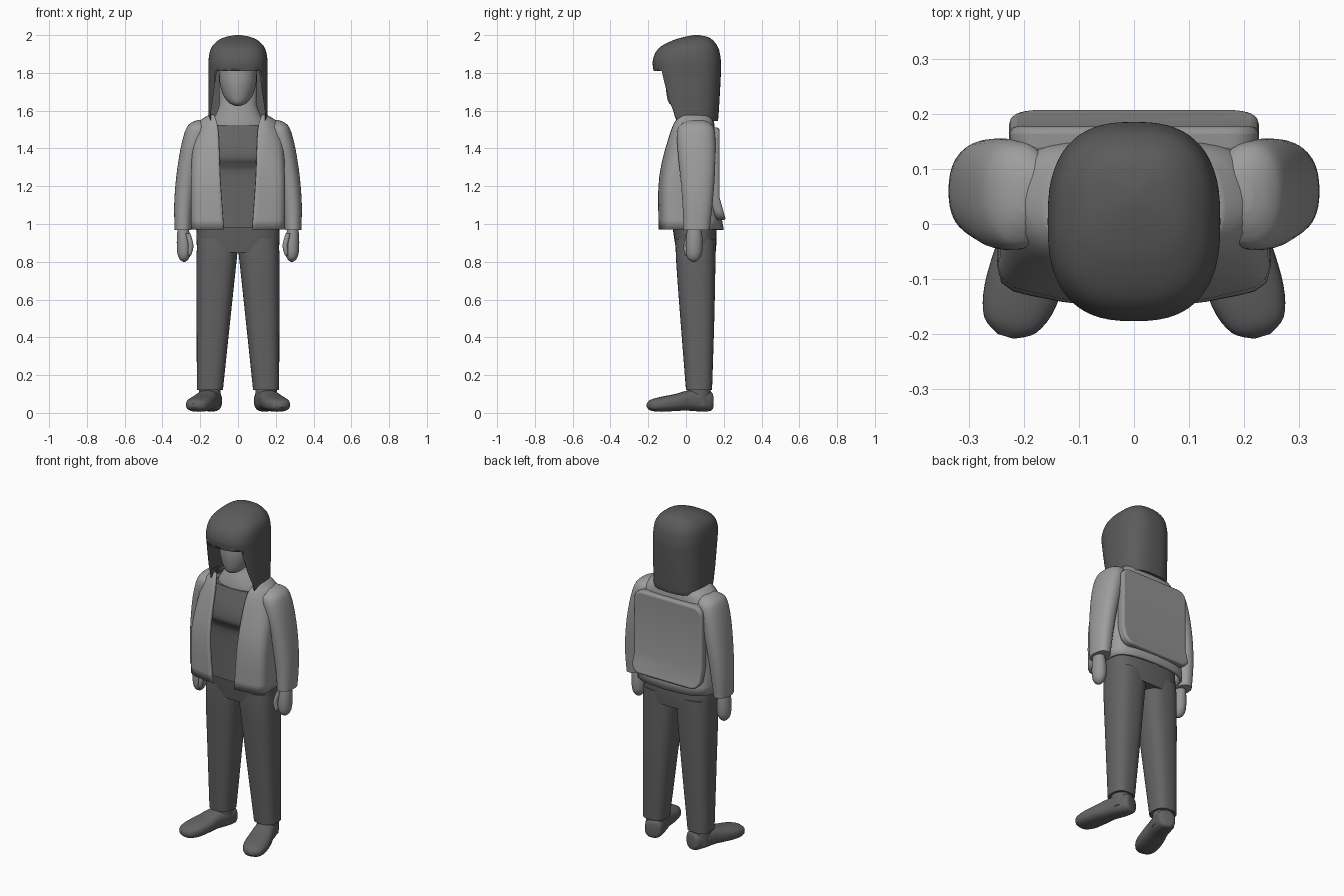
import bpy, bmesh, math
from mathutils import Vector, Matrix

cube = bpy.data.objects.get("Cube")
if cube:
    bpy.data.objects.remove(cube, do_unlink=True)


def material(name, value):
    m = bpy.data.materials.new(name)
    m.use_nodes = True
    colour = (value, value, value, 1)
    m.diffuse_color = colour
    bsdf = next(n for n in m.node_tree.nodes if n.type == 'BSDF_PRINCIPLED')
    bsdf.inputs["Base Color"].default_value = colour
    bsdf.inputs["Roughness"].default_value = 0.8
    return m


HAIR = material("charcoal hair", 0.105)
CLOTH = material("dark cloth", 0.125)
SKIN = material("mid grey skin", 0.30)
JACKET = material("light grey jacket", 0.34)
BAG = material("grey bag", 0.29)


def finish(name, bm, mat, angle=40, recalc=True):
    if recalc:
        bmesh.ops.recalc_face_normals(bm, faces=bm.faces)
    me = bpy.data.meshes.new(name)
    bm.to_mesh(me)
    bm.free()
    ob = bpy.data.objects.new(name, me)
    bpy.context.collection.objects.link(ob)
    if mat:
        me.materials.append(mat)
    bpy.ops.object.select_all(action='DESELECT')
    bpy.context.view_layer.objects.active = ob
    ob.select_set(True)
    bpy.ops.object.shade_smooth_by_angle(angle=math.radians(angle))
    return ob


def smooth_rows(rows, steps):
    """Catmull-Rom interpolation through rows of numbers."""
    rows = [Vector(r) for r in rows]
    out = []
    for i in range(len(rows) - 1):
        a, b, c, d = rows[max(i - 1, 0)], rows[i], rows[i + 1], rows[min(i + 2, len(rows) - 1)]
        for k in range(steps):
            t = k / steps
            out.append(b + (c - a) * (t / 2) + (2 * a - 5 * b + 4 * c - d) * (t * t / 2)
                       + (3 * b - a - 3 * c + d) * (t ** 3 / 2))
    return out + [rows[-1]]


def loft(name, rows, mat, power=2.0, side=1, axis='Z', steps=4, turn=None, n=40):
    """Rows are (position, min u, max u, min v, max v) of rounded sections."""
    bm = bmesh.new()
    rings = []
    for p, u0, u1, v0, v1 in smooth_rows(rows, steps):
        ring = []
        for k in range(n):
            c, s = math.cos(math.tau * k / n), math.sin(math.tau * k / n)
            u = (u0 + u1) / 2 + (u1 - u0) / 2 * math.copysign(abs(c) ** (2 / power), c)
            v = (v0 + v1) / 2 + (v1 - v0) / 2 * math.copysign(abs(s) ** (2 / power), s)
            co = Vector((u, v, p)) if axis == 'Z' else Vector((u, p, v))
            if turn:
                co = turn @ co
            ring.append(bm.verts.new((co.x * side, co.y, co.z)))
        rings.append(ring)
    for a, b in zip(rings, rings[1:]):
        for k in range(n):
            bm.faces.new((a[k], a[(k + 1) % n], b[(k + 1) % n], b[k]))
    bm.faces.new(rings[0])
    bm.faces.new(rings[-1])
    return finish(name, bm, mat)


def prism(name, outline, place, lo, hi):
    """Hidden cutter: an outline extruded from lo to hi."""
    bm = bmesh.new()
    a, b = ([bm.verts.new(place(p, d)) for p in outline] for d in (lo, hi))
    bm.faces.new(a)
    bm.faces.new(b)
    for i in range(len(a)):
        j = (i + 1) % len(a)
        bm.faces.new((a[i], a[j], b[j], b[i]))
    ob = finish(name, bm, HAIR)
    ob.hide_render = True
    ob.hide_set(True)
    return ob


# Hair: rounded helmet shape, cut open below the fringe
hair = loft("hair", [
    (1.55, -.15, .15, -.12, .165), (1.57, -.156, .156, -.13, .172), (1.8, -.157, .157, -.17, .185),
    (1.87, -.156, .156, -.175, .184), (1.93, -.143, .143, -.145, .172), (1.97, -.108, .108, -.075, .145),
    (1.99, -.066, .066, -.01, .115), (2.0, -.015, .015, .04, .07)], HAIR, power=2.6, n=64)
front = prism("fringe_cutter", [(-.4, 1.81), (-.128, 1.81), (-.115, 1.75), (-.07, 1.57), (-.065, 1.5), (-.4, 1.5)],
              lambda p, d: (d, p[0], p[1]), -.4, .4)
inside = prism("face_cutter", [(-.112, 1.81), (.112, 1.81), (.142, 1.6), (.146, 1.5), (-.146, 1.5), (-.142, 1.6)],
               lambda p, d: (p[0], d, p[1]), -.4, .1)
for cutter in (front, inside):
    mod = hair.modifiers.new("opening", 'BOOLEAN')
    mod.operation = 'DIFFERENCE'
    mod.solver = 'EXACT'
    mod.object = cutter

# Head and neck
loft("head", [(1.625, -.012, .012, -.065, -.03), (1.64, -.045, .045, -.09, .02), (1.68, -.077, .077, -.102, .08),
              (1.75, -.097, .097, -.108, .1), (1.83, -.1, .1, -.1, .1)], SKIN)
loft("neck", [(1.46, -.15, .15, -.06, .12), (1.53, -.145, .145, -.05, .12), (1.58, -.118, .118, -.03, .12),
              (1.63, -.1, .1, 0, .12), (1.7, -.1, .1, .02, .12), (1.8, -.1, .1, .02, .12)], SKIN)

# Shirt with a fuller chest
loft("shirt", [(.98, -.2, .2, -.085, .13), (1.25, -.2, .2, -.075, .12), (1.31, -.2, .2, -.088, .12),
               (1.35, -.2, .2, -.108, .12), (1.42, -.19, .19, -.096, .12), (1.525, -.15, .15, -.054, .11)],
     CLOTH, power=2.8)

# Open jacket: half outlines from front edge round to the back, mirrored
outlines = [
    (.97, [(.075, -.145), (.16, -.135), (.24, -.105), (.245, 0), (.235, .13), (.15, .185), (0, .2)]),
    (1.25, [(.095, -.142), (.16, -.13), (.24, -.1), (.245, 0), (.23, .12), (.15, .148), (0, .155)]),
    (1.5, [(.105, -.078), (.155, -.07), (.21, -.03), (.235, .03), (.2, .12), (.13, .148), (0, .152)]),
    (1.58, [(.128, -.03), (.14, -.025), (.152, 0), (.15, .05), (.135, .1), (.09, .13), (0, .14)])]
rows = [(z, *(v for p in pts for v in p)) for z, pts in outlines]
bm = bmesh.new()
grid = []
for r in smooth_rows(rows, 4):
    pts = smooth_rows([(r[i], r[i + 1]) for i in range(1, len(r), 2)], 3)
    grid.append([bm.verts.new((p[0], p[1], r[0])) for p in pts])
for a, b in zip(grid, grid[1:]):
    for k in range(len(a) - 1):
        bm.faces.new((a[k], a[k + 1], b[k + 1], b[k]))
jacket = finish("jacket", bm, JACKET, recalc=False)
jacket.modifiers.new("other_half", 'MIRROR')
shell = jacket.modifiers.new("cloth_thickness", 'SOLIDIFY')
shell.thickness = .016
shell.offset = -1

# Bag on the back: rounded panel with a flared base
bm = bmesh.new()
bmesh.ops.create_cube(bm, size=1, matrix=Matrix.Translation((0, .152, 1.265)) @ Matrix.Diagonal((.455, .052, .49, 1)))
corners = [e for e in bm.edges if abs(e.verts[0].co.y - e.verts[1].co.y) > .01]
bmesh.ops.bevel(bm, geom=corners, offset=.055, segments=6, profile=.5, affect='EDGES')
flare = 1.14
bmesh.ops.bisect_plane(bm, geom=bm.verts[:] + bm.edges[:] + bm.faces[:], plane_co=(0, 0, flare), plane_no=(0, 0, 1))
for v in bm.verts:
    v.co.y += max(0, flare - v.co.z) * .28
bag = finish("bag", bm, BAG, angle=30)
edge = bag.modifiers.new("soft_edge", 'BEVEL')
edge.width = .014
edge.segments = 3

# Trousers: seat and two tapering legs
loft("trouser_seat", [(.85, -.215, .215, -.05, .157), (.92, -.22, .22, -.062, .162), (1.01, -.218, .218, -.075, .16)],
     CLOTH, power=2.8)

for word, side in (("left", 1), ("right", -1)):
    loft(word + "_trouser_leg", [(.12, .08, .218, 0, .138), (.5, .04, .219, -.03, .15), (.8, .008, .22, -.052, .156),
                                 (.92, -.005, .215, -.055, .158)], CLOTH, power=2.6, side=side)

    # Sleeve, hand and thumb
    loft(word + "_sleeve", [
        (.967, .248, .335, -.013, .125), (1.1, .236, .338, -.018, .14), (1.25, .215, .327, -.03, .152),
        (1.4, .18, .304, -.045, .156), (1.5, .15, .277, -.045, .15), (1.535, .15, .25, -.015, .125),
        (1.55, .16, .215, .02, .09)], JACKET, power=2.3, side=side)
    loft(word + "_hand", [(.99, .265, .318, .01, .08), (.92, .25, .324, 0, .087), (.85, .248, .322, 0, .085),
                          (.815, .262, .31, .012, .07), (.8, .278, .292, .035, .05)], SKIN, side=side)
    loft(word + "_thumb", [(.95, .252, .28, 0, .03), (.89, .236, .264, -.012, .022), (.845, .244, .266, -.01, .018),
                           (.83, .252, .258, 0, .01)], SKIN, side=side, n=20)

    # Shoe, turned outward about the ankle
    pivot = Vector((.148, .07, 0))
    turn = Matrix.Translation(pivot) @ Matrix.Rotation(math.radians(17), 4, 'Z') @ Matrix.Translation(-pivot)
    loft(word + "_shoe", [
        (.142, .125, .17, .03, .08), (.13, .1, .196, .01, .115), (.07, .09, .206, .008, .122),
        (.0, .088, .208, .012, .117), (-.06, .08, .215, .01, .1), (-.14, .078, .214, .006, .085),
        (-.195, .098, .198, .012, .07), (-.218, .135, .165, .03, .05)],
        CLOTH, power=2.5, side=side, axis='Y', turn=turn)
    loft(word + "_ankle", [(.04, .09, .206, .005, .135), (.135, .092, .206, .01, .13)], CLOTH, side=side)
